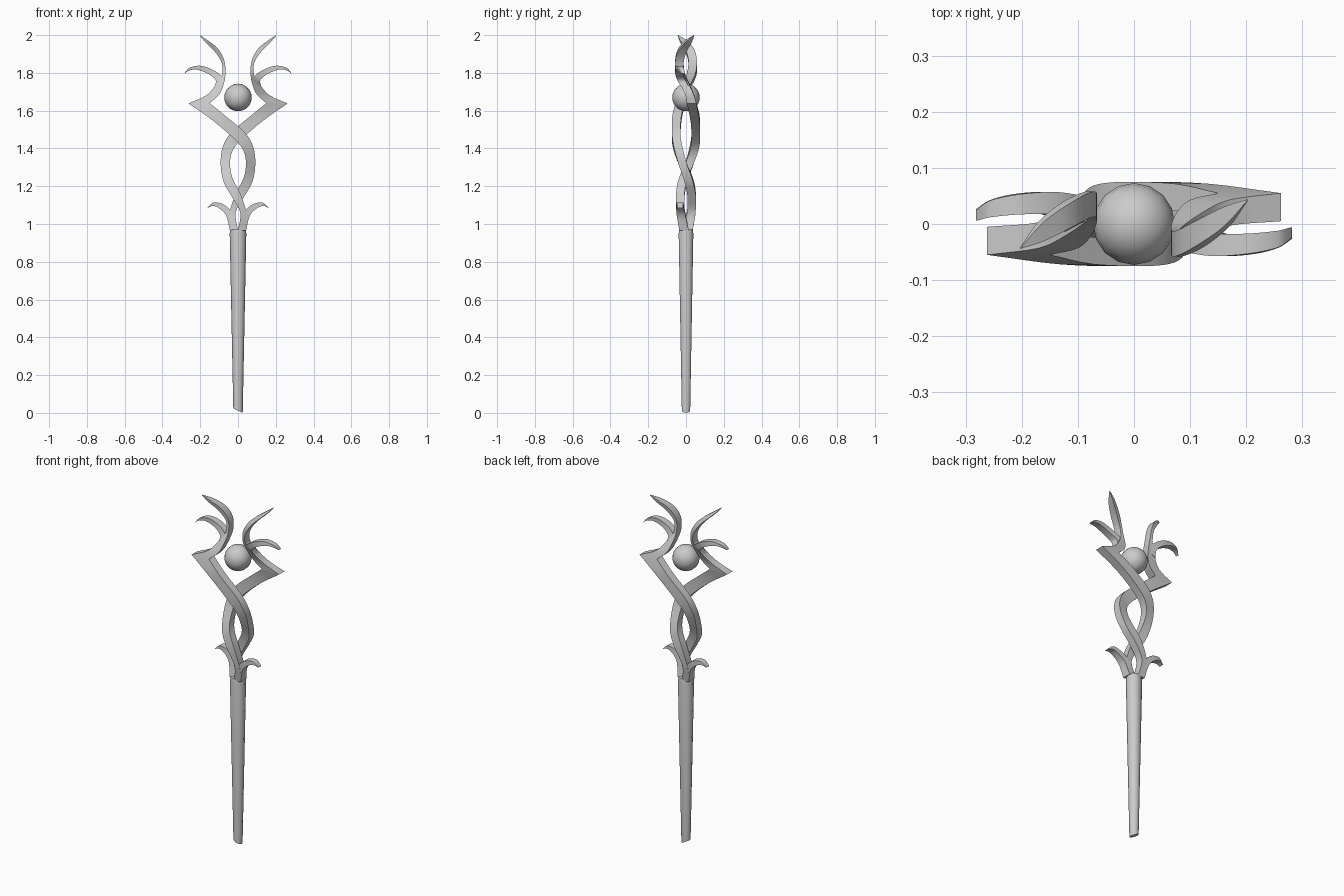
import bpy
import bmesh
from math import cos, sin, pi, radians
from mathutils import Vector

cube = bpy.data.objects.get("Cube")
if cube:
    bpy.data.objects.remove(cube, do_unlink=True)

grey = bpy.data.materials.new("plain_grey")
grey.use_nodes = True
grey.diffuse_color = (0.6, 0.6, 0.6, 1)
grey.node_tree.nodes["Principled BSDF"].inputs["Base Color"].default_value = (0.6, 0.6, 0.6, 1)


def finish(name, bm, angle):
    """Turn a bmesh into a shaded object with the shared material."""
    bmesh.ops.remove_doubles(bm, verts=bm.verts, dist=0.0005)
    bmesh.ops.recalc_face_normals(bm, faces=bm.faces)
    mesh = bpy.data.meshes.new(name)
    bm.to_mesh(mesh)
    bm.free()
    mesh.materials.append(grey)
    obj = bpy.data.objects.new(name, mesh)
    bpy.context.collection.objects.link(obj)
    bpy.ops.object.select_all(action="DESELECT")
    obj.select_set(True)
    bpy.context.view_layer.objects.active = obj
    bpy.ops.object.shade_smooth_by_angle(angle=radians(angle))
    return obj


def skin(bm, rings):
    """Bridge equal rings of points and cap both ends."""
    loops = [[bm.verts.new(p) for p in ring] for ring in rings]
    count = len(loops[0])
    for low, high in zip(loops, loops[1:]):
        for i in range(count):
            j = (i + 1) % count
            bm.faces.new((low[i], low[j], high[j], high[i]))
    bm.faces.new(loops[0])
    bm.faces.new(loops[-1])


def smooth_rows(rows, steps=4):
    """Catmull-Rom interpolation through the control rows."""
    pts = [Vector(r) for r in rows]
    pts = [pts[0] * 2 - pts[1]] + pts + [pts[-1] * 2 - pts[-2]]
    out = []
    for a, b, c, d in zip(pts, pts[1:], pts[2:], pts[3:]):
        for k in range(steps):
            t = k / steps
            out.append((b * 2 + (c - a) * t + (a * 2 - b * 5 + c * 4 - d) * t**2
                        + (b * 3 - a - c * 3 + d) * t**3) / 2)
    out.append(pts[-2])
    return out


def ribbon(name, rows, turn):
    """Box-section band; row = outer x, z, inner x, z, centre y, depth."""
    rings = []
    for ox, oz, ix, iz, y, depth in smooth_rows(rows):
        h = max(depth, 0.002) / 2
        ring = [(ox, y - h, oz), (ix, y - h, iz), (ix, y + h, iz), (ox, y + h, oz)]
        rings.append([(x * turn, v * turn, z) for x, v, z in ring])
    bm = bmesh.new()
    skin(bm, rings)
    return finish(name, bm, 35)


# Tapered grip with a slanted foot
SIDES = 10
grip_rings = []
for radius, z, slant in ((0.025, 0.012, 0.45), (0.044, 0.95, 0), (0.04, 0.972, 0)):
    ring = []
    for i in range(SIDES):
        a = 2 * pi * i / SIDES
        x = radius * cos(a)
        ring.append((x, 0.93 * radius * sin(a), z - slant * x))
    grip_rings.append(ring)
bm = bmesh.new()
skin(bm, grip_rings)
finish("grip", bm, 40)

# Floating orb
bm = bmesh.new()
bmesh.ops.create_uvsphere(bm, u_segments=16, v_segments=10, radius=0.073)
bmesh.ops.translate(bm, verts=bm.verts, vec=(0, 0, 1.67))
finish("orb", bm, 60)

corner = (-0.262, 1.638, -0.15, 1.64, -0.03, 0.05)
base = (-0.043, 0.965, 0, 0.965, 0.01, 0.05)

# Twining stem, from the grip to the crown corner
stem = [
    base,
    (-0.045, 1.06, -0.012, 1.06, 0.028, 0.045),
    (-0.01, 1.165, 0.033, 1.145, 0.03, 0.045),
    (0.03, 1.245, 0.077, 1.225, 0.014, 0.045),
    (0.042, 1.32, 0.092, 1.32, -0.018, 0.045),
    (0.03, 1.385, 0.08, 1.41, -0.042, 0.045),
    (-0.015, 1.445, 0.035, 1.485, -0.052, 0.045),
    (-0.13, 1.545, -0.07, 1.575, -0.048, 0.048),
    corner,
]
# Horn sweeping up from the corner to the tip
horn = [
    corner,
    (-0.17, 1.68, -0.1, 1.685, -0.02, 0.046),
    (-0.122, 1.73, -0.076, 1.74, 0.002, 0.045),
    (-0.085, 1.79, -0.066, 1.8, 0.028, 0.045),
    (-0.087, 1.855, -0.074, 1.87, 0.035, 0.045),
    (-0.125, 1.915, -0.108, 1.93, 0.018, 0.045),
    (-0.17, 1.96, -0.16, 1.972, -0.013, 0.035),
    (-0.203, 1.998, -0.202, 2.0, -0.043, 0.002),
]
# Side barb curling outwards from the horn
barb = [
    (-0.125, 1.725, -0.08, 1.745, 0.005, 0.04),
    (-0.118, 1.762, -0.085, 1.78, 0.025, 0.042),
    (-0.16, 1.796, -0.137, 1.818, 0.037, 0.04),
    (-0.217, 1.817, -0.203, 1.838, 0.035, 0.036),
    (-0.258, 1.813, -0.256, 1.827, 0.027, 0.03),
    (-0.282, 1.798, -0.279, 1.804, 0.016, 0.02),
]
# Leaf flaring out at the collar
leaf = [
    base,
    (-0.063, 1.045, -0.034, 1.06, 0.026, 0.046),
    (-0.104, 1.086, -0.076, 1.103, 0.032, 0.04),
    (-0.136, 1.095, -0.128, 1.114, 0.032, 0.036),
    (-0.162, 1.085, -0.157, 1.092, 0.03, 0.028),
]

# Both halves, the second turned half a revolution about the axis
for side, turn in (("right", 1), ("left", -1)):
    for part, rows in (("stem", stem), ("horn", horn), ("barb", barb), ("leaf", leaf)):
        ribbon(f"{side}_{part}", rows, turn)
